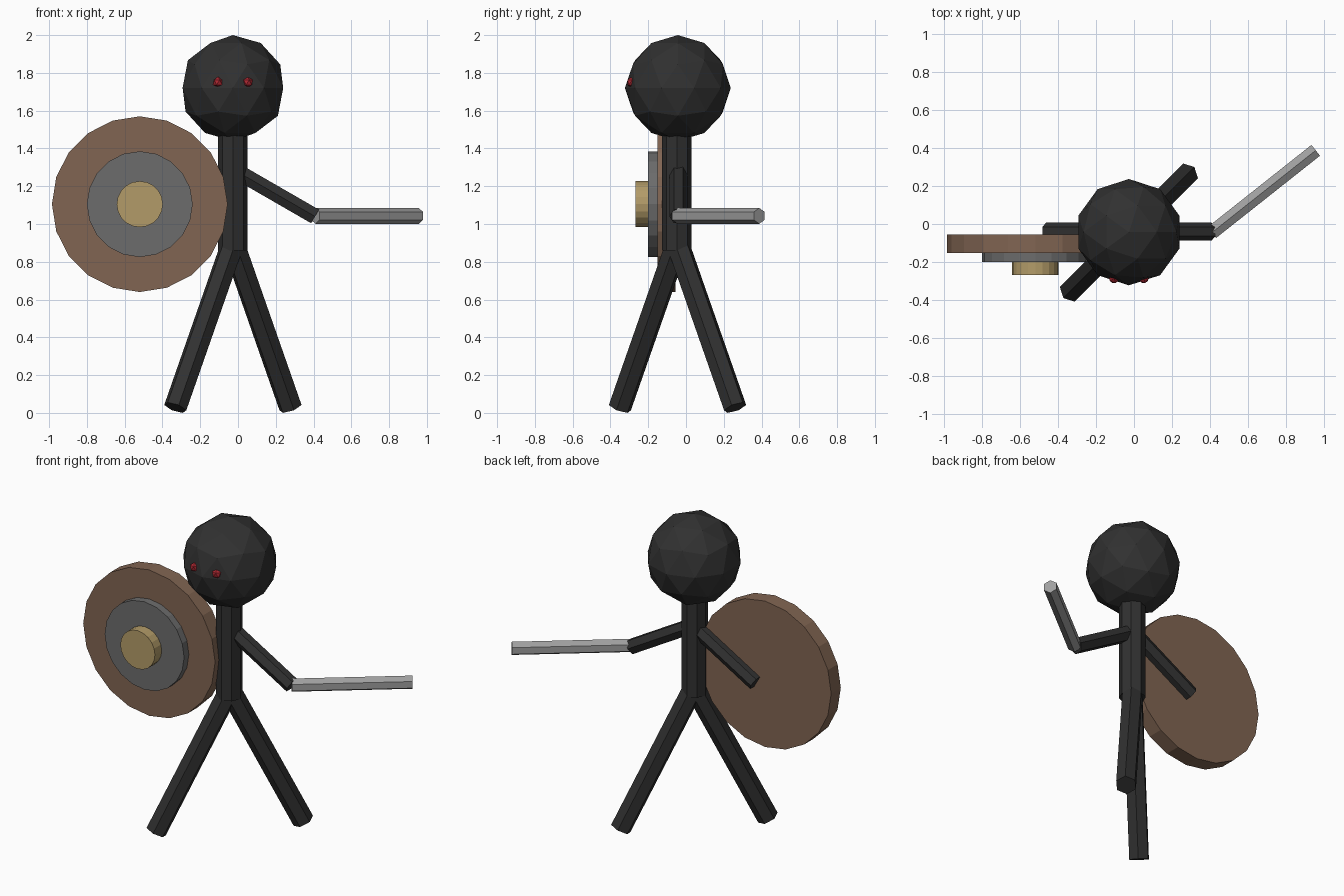
import bpy
from math import radians
from mathutils import Vector, Matrix

if "Cube" in bpy.data.objects:
    bpy.data.objects.remove(bpy.data.objects["Cube"])

CX, CY = -0.027, -0.045   # body axis


def material(name, rgb):
    m = bpy.data.materials.new(name)
    m.diffuse_color = (*rgb, 1)
    m.use_nodes = True
    m.node_tree.nodes["Principled BSDF"].inputs["Base Color"].default_value = m.diffuse_color
    return m


BLACK = material("charcoal", (0.03, 0.03, 0.03))
WOOD = material("wood", (0.22, 0.13, 0.085))
IRON = material("iron", (0.15, 0.15, 0.15))
BRASS = material("brass", (0.45, 0.33, 0.14))
STEEL = material("steel", (0.35, 0.35, 0.35))
RED = material("red", (0.4, 0.02, 0.03))


def rod(name, a, b, r, sides, mat, roll=0):
    """Prism from point a to point b."""
    a, b = Vector(a), Vector(b)
    d = b - a
    bpy.ops.mesh.primitive_cylinder_add(vertices=sides, radius=r, depth=d.length)
    o = bpy.context.object
    o.name = name
    o.matrix_world = (Matrix.Translation((a + b) / 2)
                      @ d.to_track_quat('Z', 'Y').to_matrix().to_4x4()
                      @ Matrix.Rotation(radians(roll), 4, 'Z'))
    o.data.materials.append(mat)
    return o


def ball(name, loc, r, level, mat):
    bpy.ops.mesh.primitive_ico_sphere_add(subdivisions=level, radius=r, location=loc)
    o = bpy.context.object
    o.name = name
    o.data.materials.append(mat)
    return o


# Head and torso
ball("head", (CX, CY + 0.002, 1.72), 0.28, 2, BLACK)
rod("torso", (CX, CY - 0.003, 0.86), (CX, CY - 0.003, 1.55), 0.078, 8, BLACK)

# Eyes, arms and striding legs, one per side
for side, label in ((-1, "left"), (1, "right")):
    ball(label + "_eye", (CX + side * 0.078, -0.285, 1.75), 0.03, 1, RED)
    rod(label + "_arm", (CX + side * 0.01, -0.04, 1.285),
        (CX + side * 0.435, -0.04, 1.04), 0.048, 6, BLACK, 30)
    rod(label + "_leg", (CX, CY, 0.90),
        (CX + side * 0.305, CY + side * 0.305, 0.028), 0.063, 6, BLACK)

# Sword
rod("sword", (0.41, -0.045, 1.043), (0.957, 0.388, 1.043), 0.042, 6, STEEL)

# Shield: stacked round discs facing forward
for name, back, front, r, mat in (("shield_board", -0.055, -0.152, 0.465, WOOD),
                                  ("shield_ring", -0.15, -0.2, 0.28, IRON),
                                  ("shield_boss", -0.195, -0.268, 0.122, BRASS)):
    rod(name, (-0.52, back, 1.105), (-0.52, front, 1.105), r, 20, mat)
